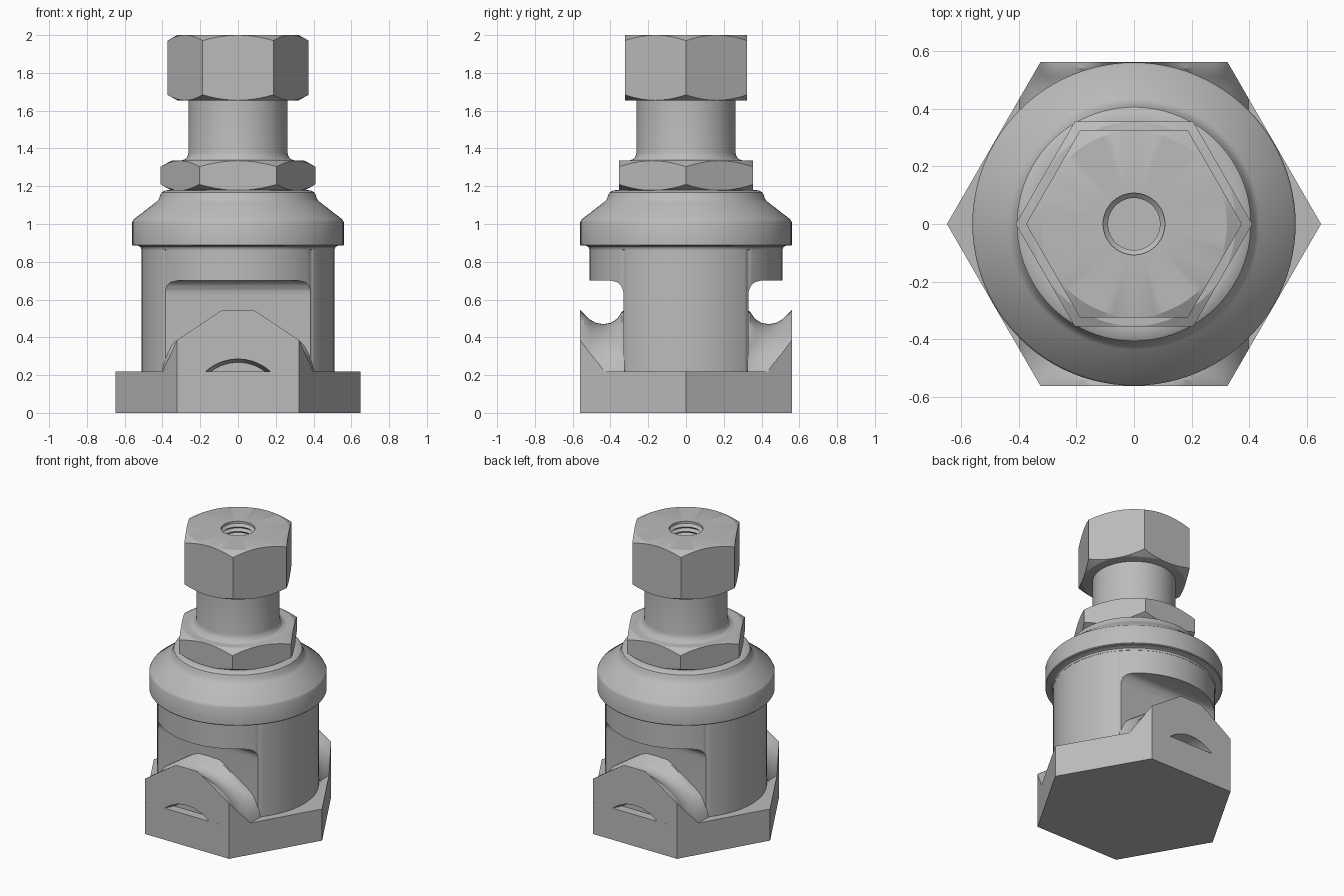
import bpy, bmesh
from math import sin, cos, pi, sqrt, hypot
from mathutils import Matrix, Vector

cube = bpy.data.objects.get("Cube")
if cube:
    bpy.data.objects.remove(cube)

metal = bpy.data.materials.new("grey_metal")
metal.use_nodes = True
GREY = (0.5, 0.5, 0.5, 1)
metal.diffuse_color = GREY
metal.node_tree.nodes["Principled BSDF"].inputs["Base Color"].default_value = GREY


def finish(name, bm):
    bmesh.ops.recalc_face_normals(bm, faces=bm.faces[:])
    mesh = bpy.data.meshes.new(name)
    bm.to_mesh(mesh)
    bm.free()
    mesh.materials.append(metal)
    obj = bpy.data.objects.new(name, mesh)
    bpy.context.collection.objects.link(obj)
    return obj


def loft_bm(rings):
    """Closed solid through equal-length rings of points."""
    bm = bmesh.new()
    rows = [[bm.verts.new(p) for p in ring] for ring in rings]
    n = len(rows[0])
    for a, b in zip(rows, rows[1:]):
        for i in range(n):
            j = (i + 1) % n
            bm.faces.new((a[i], a[j], b[j], b[i]))
    bm.faces.new(rows[0])
    bm.faces.new(rows[-1])
    return bm


def loft(name, rings):
    return finish(name, loft_bm(rings))


def circle(r, z, n=96, x=0, y=0):
    return [(x + r * cos(2 * pi * i / n), y + r * sin(2 * pi * i / n), z) for i in range(n)]


def lathe(name, profile):
    return loft(name, [circle(r, z) for r, z in profile])


def activate(obj):
    bpy.ops.object.select_all(action='DESELECT')
    obj.select_set(True)
    bpy.context.view_layer.objects.active = obj


def cut(obj, cutter):
    mod = obj.modifiers.new("cut", 'BOOLEAN')
    mod.operation = 'DIFFERENCE'
    mod.solver = 'EXACT'
    mod.object = cutter
    activate(obj)
    bpy.ops.object.modifier_apply(modifier=mod.name)
    bpy.data.objects.remove(cutter)


def smooth(obj, angle=0.5):
    activate(obj)
    bpy.ops.object.shade_smooth_by_angle(angle=angle)


def hex_nut(name, corner, z0, z1, bore=()):
    """Hexagon with conical chamfers; bore is a list of (radius, z) below the top."""
    steps, flat = 10, corner * sqrt(3) / 2
    corners = [Vector(p) for p in circle(corner, 0, 6)]
    outline = [corners[k].lerp(corners[(k + 1) % 6], s / steps)
               for k in range(6) for s in range(steps)]

    def ring(z, sign):
        return [(p.x, p.y, z + sign * 0.58 * (p.length - flat)) for p in outline]

    def round_ring(r, z):
        return [(p.x * r / p.length, p.y * r / p.length, z) for p in outline]

    rings = [round_ring(flat - 0.002, z0), ring(z0, 1), ring(z1, -1), round_ring(flat - 0.002, z1)]
    rings += [round_ring(r, z) for r, z in bore]
    smooth(loft(name, rings), 0.4)


# Hexagonal base plate
loft("base_plate", [circle(0.648, z, 6) for z in (0, 0.22)])

# Round body with a filleted slot at front and back
body = lathe("body", [(0.51, 0.2), (0.51, 0.9)])
slot = [(0.7, 0.70), (0.395, 0.70), (0.365, 0.692), (0.345, 0.675), (0.333, 0.65),
        (0.33, 0.62), (0.33, 0.1), (0.7, 0.1)]
for side in (-1, 1):
    cut(body, loft("slot_cutter", [[(x, side * y, z) for y, z in slot] for x in (-0.7, 0.7)]))
# Vertical relief grooves at the slot ends
for sx in (-1, 1):
    for sy in (-1, 1):
        cut(body, loft("groove_cutter",
                       [circle(0.035, z, 24, sx * 0.412, sy * 0.352) for z in (0.1, 0.88)]))
smooth(body)


def lug(name, angle):
    """Arched lug with a concave groove behind its flat face."""
    groove = [(-0.561, 0.42), (-0.54, 0.39), (-0.51, 0.361), (-0.48, 0.343), (-0.44, 0.335),
              (-0.40, 0.341), (-0.365, 0.363), (-0.34, 0.40), (-0.325, 0.44)]
    n, rings = 48, []
    for y, h in groove:
        ring = []
        for i in range(n + 1):
            x = 0.41 * cos(pi * i / n)
            z = 0.135 + h * sin(pi * i / n)
            ring.append((x, y, min(z, 0.545, 0.545 - 0.67 * (abs(x) - 0.085))))
        rings.append(ring)
    bm = loft_bm(rings)
    # Trim to the hexagon sides and the top of the base plate
    flat = 0.648 * sqrt(3) / 2
    planes = [((0, 0, 0.22), (0, 0, -1))]
    for s in (-1, 1):
        no = Vector((s * cos(pi / 6), -0.5, 0))
        planes.append((no * flat, no))
    for co, no in planes:
        res = bmesh.ops.bisect_plane(bm, geom=bm.verts[:] + bm.edges[:] + bm.faces[:],
                                     plane_co=co, plane_no=no, clear_outer=True)
        bmesh.ops.holes_fill(bm, edges=[e for e in bm.edges if e.is_boundary], sides=0)
    obj = finish(name, bm)
    # Shallow tapered recess in the flat face
    rings = [[(x, y, z + 0.03) for x, z, _ in circle(r, 0)]
             for y, r in ((-0.6, 0.255), (-0.555, 0.255), (-0.5, 0.237))]
    cut(obj, loft("recess_cutter", rings))
    obj.data.transform(Matrix.Rotation(angle, 4, 'Z'))
    smooth(obj)


lug("front_lug", 0)
lug("back_lug", pi)

# Sloped collar over the body
smooth(lathe("collar", [(0.50, 0.86), (0.511, 0.865), (0.516, 0.878), (0.53, 0.885),
                        (0.556, 0.885), (0.56, 0.89), (0.56, 1.01), (0.553, 1.024),
                        (0.435, 1.115), (0.42, 1.13), (0.413, 1.15), (0.405, 1.167),
                        (0.385, 1.178), (0.36, 1.18)]))

# Lower nut, neck and threaded top nut
hex_nut("lower_nut", 0.41, 1.178, 1.335)
smooth(lathe("neck", [(0.31, 1.33), (0.30, 1.336), (0.28, 1.343), (0.267, 1.358),
                      (0.262, 1.38), (0.262, 1.66)]))
thread = [(0.107, 2.0)]
for k in range(8):
    z = 1.985 - 0.032 * k
    thread += [(0.107, z), (0.09, z - 0.016)]
thread.append((0.09, 1.70))
hex_nut("top_nut", 0.374, 1.655, 2.0, thread)
